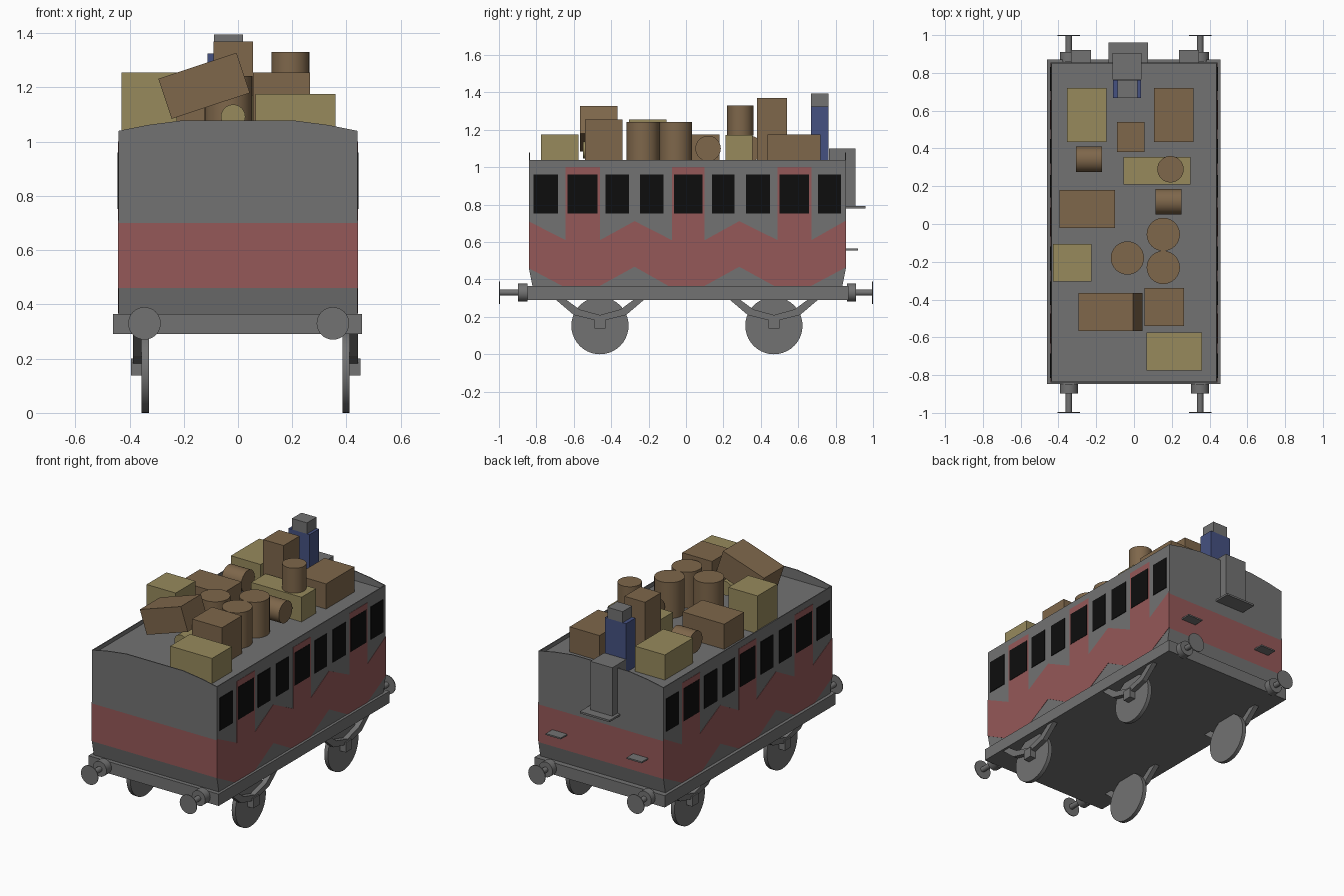
import bpy, bmesh, math
from mathutils import Vector, Matrix

cube = bpy.data.objects.get("Cube")
if cube:
    bpy.data.objects.remove(cube, do_unlink=True)


def material(name, r, g, b):
    m = bpy.data.materials.new(name)
    m.use_nodes = True
    m.diffuse_color = (r, g, b, 1)
    bsdf = next(n for n in m.node_tree.nodes if n.type == 'BSDF_PRINCIPLED')
    bsdf.inputs["Base Color"].default_value = (r, g, b, 1)
    bsdf.inputs["Roughness"].default_value = 0.8
    return m


GREY = material("grey", 0.17, 0.17, 0.17)
RED = material("faded_red", 0.30, 0.098, 0.098)
BLACK = material("window_black", 0.004, 0.004, 0.004)
BROWN = material("brown", 0.21, 0.135, 0.07)
TAN = material("tan", 0.31, 0.255, 0.108)
BLUE = material("blue", 0.06, 0.083, 0.22)


def finish(name, bm, *mats):
    bmesh.ops.recalc_face_normals(bm, faces=bm.faces)
    mesh = bpy.data.meshes.new(name)
    bm.to_mesh(mesh)
    bm.free()
    for m in mats:
        mesh.materials.append(m)
    obj = bpy.data.objects.new(name, mesh)
    bpy.context.collection.objects.link(obj)
    return obj


def box(name, x, y, z, mat, tilt=0):
    """Box from (min, max) ranges, tilted about the y axis."""
    bm = bmesh.new()
    centre = Vector([(a + b) / 2 for a, b in (x, y, z)])
    size = [b - a for a, b in (x, y, z)]
    bmesh.ops.create_cube(bm, size=1, matrix=Matrix.Translation(centre)
                          @ Matrix.Rotation(tilt, 4, 'Y') @ Matrix.Diagonal((*size, 1)))
    return finish(name, bm, mat)


def cylinder(name, centre, radius, length, axis, mat, sides=32):
    bm = bmesh.new()
    turn = {'X': Matrix.Rotation(math.pi / 2, 4, 'Y'),
            'Y': Matrix.Rotation(math.pi / 2, 4, 'X'), 'Z': Matrix()}[axis]
    bmesh.ops.create_cone(bm, cap_ends=True, segments=sides, radius1=radius, radius2=radius,
                          depth=length, matrix=Matrix.Translation(centre) @ turn)
    for f in bm.faces:
        f.smooth = len(f.verts) == 4
    for e in bm.edges:
        e.smooth = all(len(f.verts) == 4 for f in e.link_faces)
    return finish(name, bm, mat)


def prism(name, outline, axis, start, end, mat):
    """Extrude an outline along x (outline in y, z) or along y (outline in x, z)."""
    bm = bmesh.new()
    place = (lambda a, b: (start, a, b)) if axis == 'X' else (lambda a, b: (a, start, b))
    face = bm.faces.new([bm.verts.new(place(a, b)) for a, b in outline])
    out = bmesh.ops.extrude_face_region(bm, geom=[face])
    step = Vector((1, 0, 0) if axis == 'X' else (0, 1, 0)) * (end - start)
    bmesh.ops.translate(bm, vec=step, verts=[v for v in out["geom"] if isinstance(v, bmesh.types.BMVert)])
    return finish(name, bm, mat)


# Body: stacked rings, with a red band on the two ends
HALF, FRONT, BACK, ROOF, EAVE = 0.44, -0.84, 0.855, 1.015, 1.04
bm = bmesh.new()
rings = []
for z, inset in ((0.36, 0.02), (0.46, 0), (0.70, 0), (ROOF, 0)):
    rings.append([bm.verts.new((sx * HALF, y, z)) for sx, y in
                  ((-1, FRONT + inset), (1, FRONT + inset), (1, BACK - inset), (-1, BACK - inset))])
for low, high in zip(rings, rings[1:]):
    for i in range(4):
        j = (i + 1) % 4
        bm.faces.new((low[i], low[j], high[j], high[i]))
bm.faces.new(rings[0])
bm.faces.new(rings[-1])
bm.normal_update()
for f in bm.faces:
    if abs(f.normal.y) > 0.9 and 0.5 < f.calc_center_median().z < 0.65:
        f.material_index = 1
finish("carriage_body", bm, GREY, RED)

# Low parapets around the recessed roof, arched at the ends
arch = [(-HALF, ROOF), (HALF, ROOF), (HALF, EAVE), (0.33, 1.062), (0.2, 1.079),
        (-0.2, 1.079), (-0.33, 1.062), (-HALF, EAVE)]
prism("front_arch", arch, 'Y', FRONT, FRONT + 0.006, GREY)
prism("back_arch", arch, 'Y', BACK - 0.006, BACK, GREY)

# Side livery: one zigzag outline that rises into three doors
doors = [(-0.643, -0.46), (-0.075, 0.10), (0.49, 0.67)]
peaks = [-0.275, 0.285]
top, bottom = [(FRONT, 0.71)], [(FRONT, 0.46)]
for i, (a, b) in enumerate(doors):
    top += [(a, 0.61), (a, 1.0), (b, 1.0), (b, 0.61)]
    bottom += [(a - 0.02, 0.366), (b, 0.366)]
    if i < len(peaks):
        top.append((peaks[i], 0.712))
        bottom.append((peaks[i], 0.468))
top.append((BACK, 0.715))
bottom.append((BACK, 0.465))
livery = bottom + top[::-1]

panes = [(-0.815, -0.685), (-0.43, -0.305), (-0.245, -0.12), (0.14, 0.26), (0.32, 0.45), (0.705, 0.83)]
for side, sx in (("right", -1), ("left", 1)):
    prism(side + "_parapet", [(FRONT, ROOF), (BACK, ROOF), (BACK, EAVE), (FRONT, EAVE)],
          'X', sx * HALF, sx * (HALF - 0.006), GREY)
    prism(side + "_livery", livery, 'X', sx * HALF, sx * (HALF + 0.002), RED)
    for a, b in panes + [(a + 0.01, b - 0.013) for a, b in doors]:
        x = sorted((sx * HALF, sx * (HALF + 0.004)))
        box(side + "_window", x, (a, b), (0.752, 0.96), BLACK)

# Chassis
box("chassis", (-0.46, 0.457), (-0.847, 0.87), (0.29, 0.365), GREY)

# Buffers at the four corners
for end, sy, base in (("front", -1, 0.847), ("back", 1, 0.86)):
    for x in (-0.345, 0.35):
        cylinder(end + "_buffer_sleeve", (x, sy * (base + 0.025), 0.33), 0.048, 0.05, 'Y', GREY, 24)
        cylinder(end + "_buffer_rod", (x, sy * 0.945, 0.33), 0.017, 0.1, 'Y', GREY, 16)
        cylinder(end + "_buffer_plate", (x, sy * 0.9975, 0.33), 0.06, 0.005, 'Y', GREY)

# Wheels with leaf springs and axle boxes
outer = [(-0.24, 0.295), (-0.14, 0.21), (0, 0.175)]
inner = [(0, 0.21), (-0.11, 0.24), (-0.185, 0.295)]
mirror = lambda pts: [(-a, b) for a, b in pts if a][::-1]
spring = outer + mirror(outer) + mirror(inner)[::1] + inner
for y in (-0.46, 0.47):
    for x, sx in ((-0.342, -1), (0.398, 1)):
        cylinder("wheel", (x, y, 0.153), 0.153, 0.026, 'X', GREY, 40)
        prism("leaf_spring", [(y + a, b) for a, b in spring], 'X', x + sx * 0.013, x + sx * 0.045, GREY)
        box("axle_box", sorted((x, x + sx * 0.053)), (y - 0.03, y + 0.03), (0.137, 0.2), GREY)

# Driver's seat column, footboard and back steps
box("seat_column", (-0.115, 0.04), (0.765, 0.905), (0.79, 1.1), GREY)
box("footboard", (-0.135, 0.075), (0.85, 0.96), (0.78, 0.792), GREY)
for x in (-0.28, 0.29):
    box("back_step", (x - 0.053, x + 0.053), (0.85, 0.92), (0.556, 0.565), GREY)

# Seated driver
box("driver_body", (-0.112, 0.037), (0.667, 0.763), (ROOF, 1.325), BLUE)
box("driver_head", (-0.088, 0.018), (0.667, 0.763), (1.325, 1.395), GREY)

# Boxes on the roof: x range, y range, top height
crates = [
    ("tan_crate", TAN, (-0.355, -0.145), (0.435, 0.72), 1.175),
    ("brown_trunk", BROWN, (0.105, 0.315), (0.435, 0.72), 1.175),
    ("tall_box", BROWN, (-0.09, 0.055), (0.38, 0.54), 1.37),
    ("long_tan_crate", TAN, (-0.055, 0.30), (0.21, 0.355), 1.172),
    ("wide_trunk", BROWN, (-0.395, -0.10), (-0.02, 0.18), 1.175),
    ("side_crate", TAN, (-0.43, -0.225), (-0.305, -0.105), 1.255),
    ("square_box", BROWN, (0.055, 0.265), (-0.54, -0.34), 1.255),
    ("front_crate", TAN, (0.065, 0.36), (-0.775, -0.575), 1.175)]
for name, mat, x, y, height in crates:
    box(name, x, y, (ROOF, height), mat)
box("leaning_suitcase", (-0.277, 0.027), (-0.567, -0.365), (1.128, 1.284), BROWN, math.radians(-18.4))

# Barrels and rolls on the roof
for x, y in ((0.155, -0.055), (0.155, -0.23), (-0.035, -0.18)):
    cylinder("barrel", (x, y, (ROOF + 1.243) / 2), 0.088, 1.243 - ROOF, 'Z', BROWN)
cylinder("stacked_barrel", (0.193, 0.29, 1.25), 0.07, 0.16, 'Z', BROWN)
cylinder("lying_barrel", (0.183, 0.118, 1.1), 0.068, 0.138, 'X', BROWN)
cylinder("lying_barrel", (-0.238, 0.342, 1.1), 0.068, 0.138, 'X', BROWN)
cylinder("tan_roll", (-0.018, -0.46, 1.092), 0.045, 0.18, 'Y', TAN)
